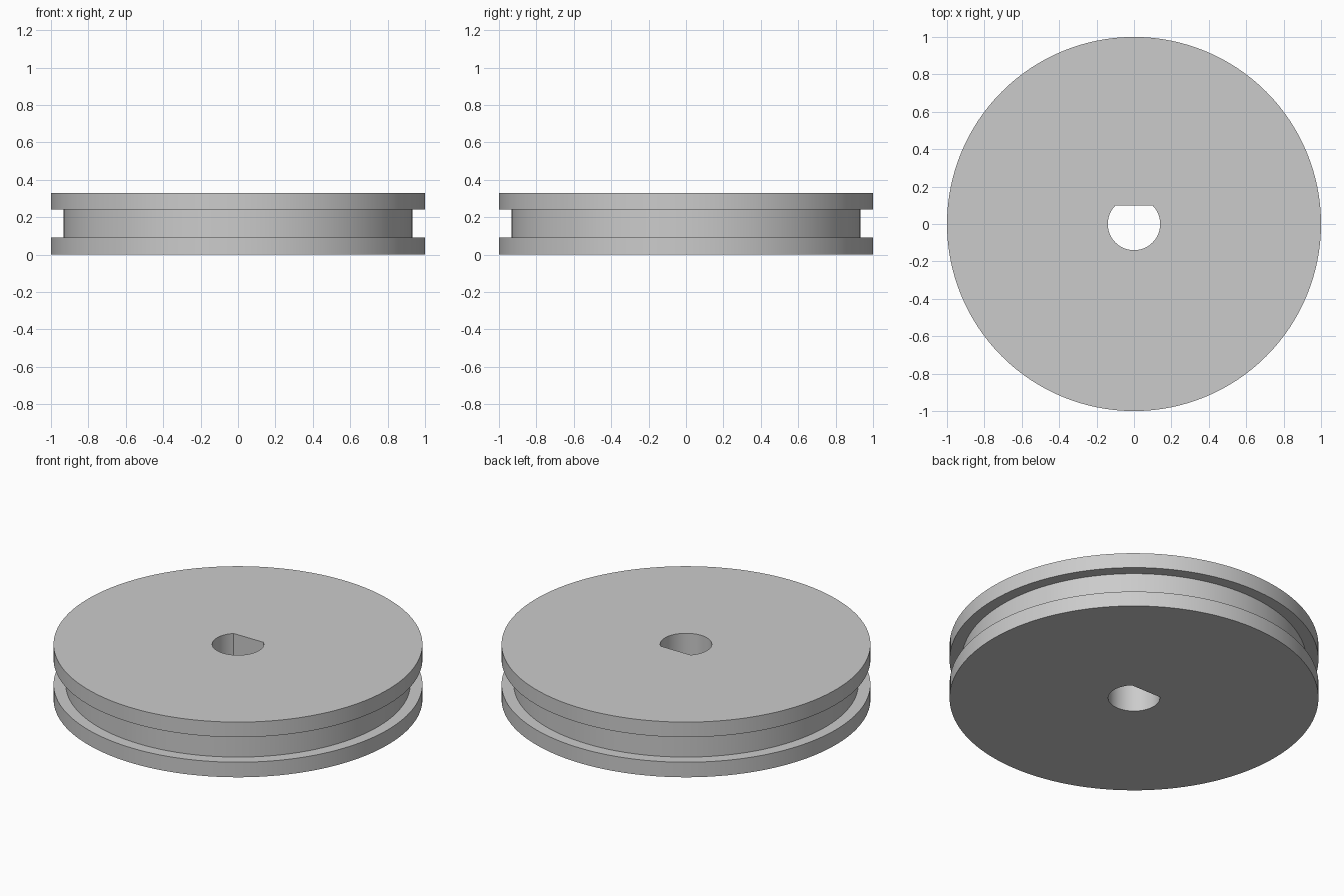
import bpy, bmesh
from math import cos, sin, pi

cube = bpy.data.objects.get("Cube")
if cube:
    bpy.data.objects.remove(cube, do_unlink=True)

SEGMENTS = 128
HEIGHT = 0.33
RIM, GROOVE, BORE = 1.0, 0.934, 0.14
GROOVE_LOW, GROOVE_HIGH = 0.09, 0.24
FLAT_Y = BORE * sin(pi / 4)      # flat side of the D-shaped bore

# Grey material
grey = bpy.data.materials.new("plain_grey")
grey.use_nodes = True
colour = (0.6, 0.6, 0.6, 1)
grey.diffuse_color = colour
grey.node_tree.nodes["Principled BSDF"].inputs["Base Color"].default_value = colour

bm = bmesh.new()


def ring(radius, z, flat=None):
    """Circle of vertices, optionally cut off by a flat at +y."""
    verts = []
    for i in range(SEGMENTS):
        a = 2 * pi * i / SEGMENTS
        y = radius * sin(a)
        verts.append(bm.verts.new((radius * cos(a), y if flat is None else min(y, flat), z)))
    return verts


# Closed cross-section: bore, lower flange, groove, upper flange
rings = [
    ring(BORE, 0, FLAT_Y),
    ring(RIM, 0),
    ring(RIM, GROOVE_LOW),
    ring(GROOVE, GROOVE_LOW),
    ring(GROOVE, GROOVE_HIGH),
    ring(RIM, GROOVE_HIGH),
    ring(RIM, HEIGHT),
    ring(BORE, HEIGHT, FLAT_Y),
]
for k, lower in enumerate(rings):
    upper = rings[(k + 1) % len(rings)]
    for i in range(SEGMENTS):
        j = (i + 1) % SEGMENTS
        bm.faces.new((lower[i], lower[j], upper[j], upper[i]))
bmesh.ops.recalc_face_normals(bm, faces=bm.faces)

mesh = bpy.data.meshes.new("grooved_wheel")
bm.to_mesh(mesh)
bm.free()
mesh.materials.append(grey)
wheel = bpy.data.objects.new("grooved_wheel", mesh)
bpy.context.collection.objects.link(wheel)

# Smooth round walls, sharp rims
bpy.ops.object.select_all(action="DESELECT")
wheel.select_set(True)
bpy.context.view_layer.objects.active = wheel
bpy.ops.object.shade_smooth_by_angle(angle=pi / 6)
